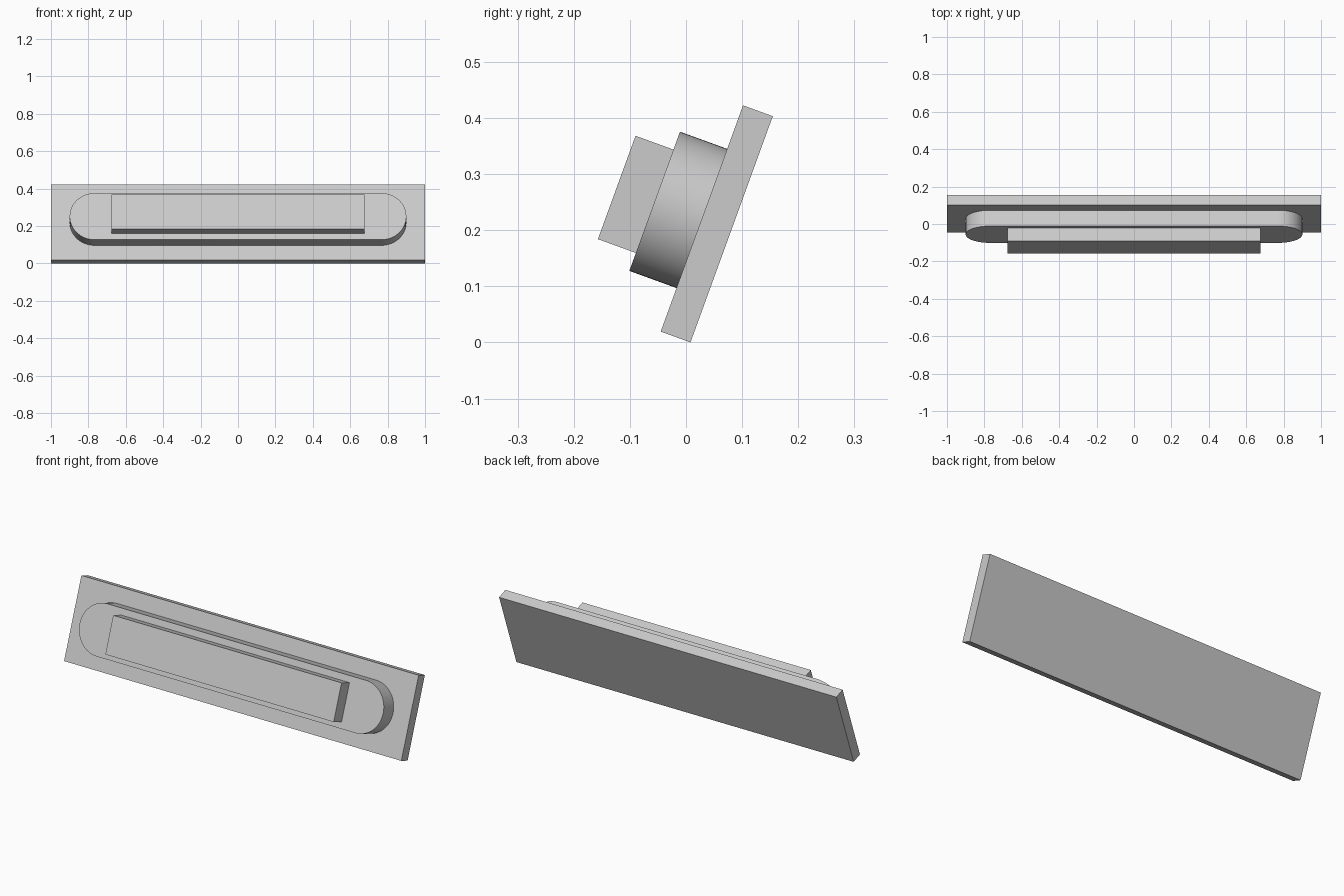
import bpy
import bmesh
from math import radians, sin, cos, pi
from mathutils import Matrix

cube = bpy.data.objects.get("Cube")
if cube:
    bpy.data.objects.remove(cube, do_unlink=True)

grey = bpy.data.materials.new("plain grey")
grey.use_nodes = True
grey.diffuse_color = (0.6, 0.6, 0.6, 1)
grey.node_tree.nodes["Principled BSDF"].inputs["Base Color"].default_value = (0.6, 0.6, 0.6, 1)

# Whole assembly leans back about the rear bottom edge
LEAN = Matrix.Translation((0, 0.008, 0)) @ Matrix.Rotation(radians(-20), 4, "X")
MID = 0.2145  # centre line height along the plate


def rectangle(half_width, height):
    h = height / 2
    return [(-half_width, -h), (half_width, -h), (half_width, h), (-half_width, h)]


def stadium(half_width, radius, steps=32):
    points = []
    for side in (1, -1):
        for i in range(steps + 1):
            a = -pi / 2 + pi * i / steps
            points.append((side * (half_width - radius + radius * cos(a)), side * radius * sin(a)))
    return points


def slab(name, outline, back, front):
    """Extrude an outline forward from the plate, between two depths."""
    bm = bmesh.new()
    face = bm.faces.new([bm.verts.new((x, -back, MID + z)) for x, z in outline])
    extruded = bmesh.ops.extrude_face_region(bm, geom=[face], use_keep_orig=True)
    moved = [v for v in extruded["geom"] if isinstance(v, bmesh.types.BMVert)]
    bmesh.ops.translate(bm, verts=moved, vec=(0, back - front, 0))
    bmesh.ops.recalc_face_normals(bm, faces=bm.faces)
    mesh = bpy.data.meshes.new(name)
    bm.to_mesh(mesh)
    bm.free()
    mesh.materials.append(grey)
    obj = bpy.data.objects.new(name, mesh)
    bpy.context.collection.objects.link(obj)
    obj.matrix_world = LEAN
    return obj


# Backing plate, rounded raised body and front block
slab("back_plate", rectangle(1.0, 0.429), 0, 0.0565)
body = slab("rounded_body", stadium(0.9, 0.132), 0.0565, 0.146)
slab("front_block", rectangle(0.677, 0.196), 0.146, 0.218)

# Smooth the round ends, keeping the rims crisp
bpy.ops.object.select_all(action="DESELECT")
body.select_set(True)
bpy.context.view_layer.objects.active = body
bpy.ops.object.shade_smooth_by_angle(angle=radians(30))
